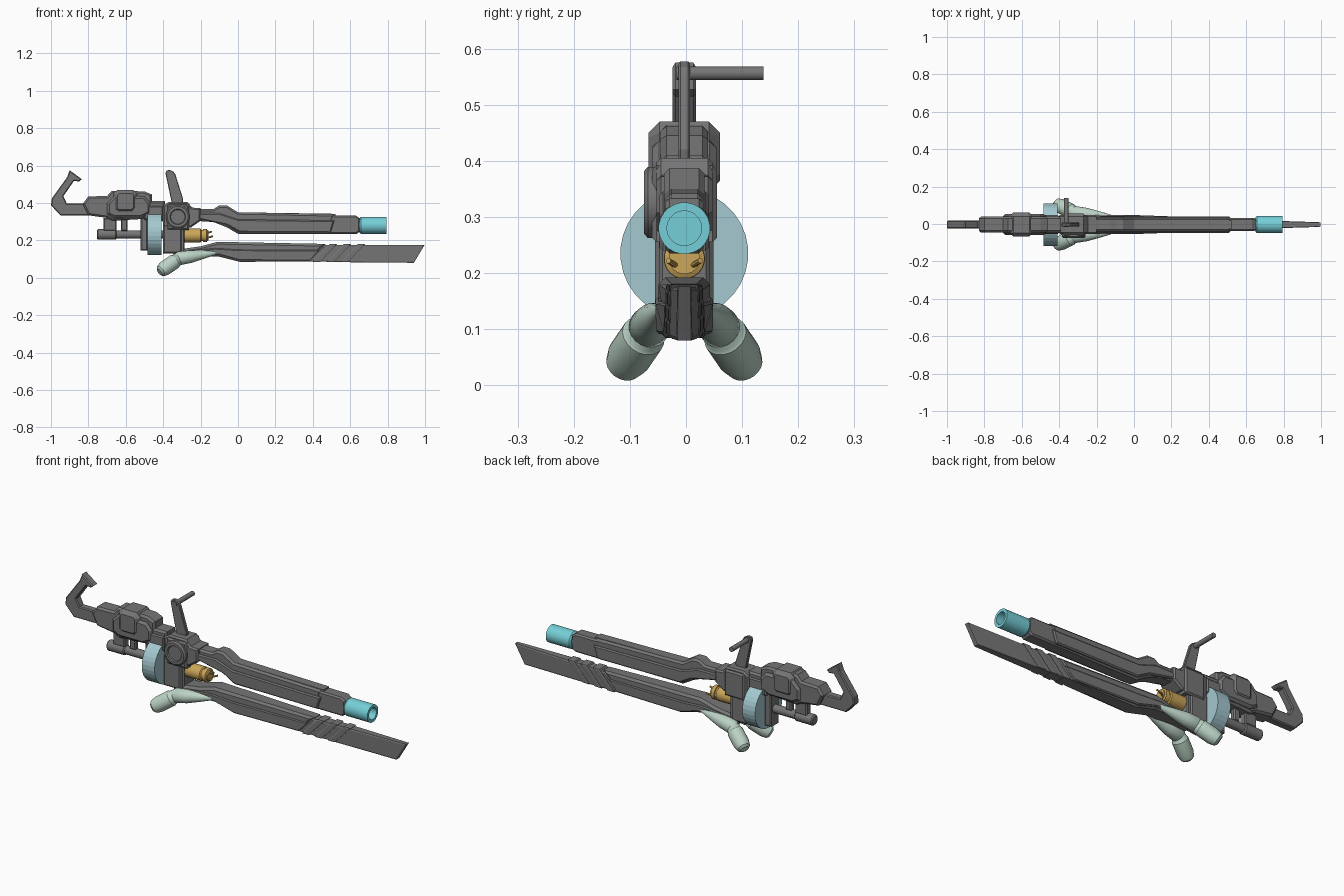
import bpy, bmesh, math
from mathutils import Vector

if "Cube" in bpy.data.objects:
    bpy.data.objects.remove(bpy.data.objects["Cube"])

YC = -0.003  # weapon's centre plane


def mat(name, c):
    m = bpy.data.materials.new(name)
    m.diffuse_color = (*c, 1)
    m.use_nodes = True
    m.node_tree.nodes["Principled BSDF"].inputs["Base Color"].default_value = m.diffuse_color
    return m


GREY = mat("gunmetal grey", (0.18, 0.18, 0.18))
CYAN = mat("bright cyan", (0.18, 0.62, 0.68))
PALE = mat("pale blue", (0.37, 0.58, 0.63))
GREEN = mat("pale green", (0.50, 0.65, 0.56))
GOLD = mat("gold", (0.60, 0.38, 0.10))


def finish(name, bm, m, smooth=False):
    bmesh.ops.recalc_face_normals(bm, faces=bm.faces)
    me = bpy.data.meshes.new(name)
    bm.to_mesh(me)
    bm.free()
    me.materials.append(m)
    ob = bpy.data.objects.new(name, me)
    bpy.context.collection.objects.link(ob)
    if smooth:
        bpy.ops.object.select_all(action='DESELECT')
        ob.select_set(True)
        bpy.context.view_layer.objects.active = ob
        bpy.ops.object.shade_smooth_by_angle(angle=math.radians(35))
    return ob


def prism(name, pts, w, bevel=0.0, taper=None, m=GREY, y=YC):
    """Side profile (x, z) extruded to half width w, rim chamfered."""
    bm = bmesh.new()
    a = [bm.verts.new((x, -w, z)) for x, z in pts]
    b = [bm.verts.new((x, w, z)) for x, z in pts]
    n = len(pts)
    caps = [bm.faces.new(a), bm.faces.new(b[::-1])]
    for i in range(n):
        j = (i + 1) % n
        bm.faces.new((a[i], b[i], b[j], a[j]))
    if bevel:
        edges = [e for f in caps for e in f.edges]
        bmesh.ops.recalc_face_normals(bm, faces=bm.faces)
        bmesh.ops.bevel(bm, geom=edges, offset=bevel, segments=1,
                        affect='EDGES', clamp_overlap=True)
    for v in bm.verts:
        v.co.y = v.co.y * (taper(v.co.x) if taper else 1) + y
    return finish(name, bm, m)


def box(name, x0, x1, z0, z1, w, bevel=0.006):
    return prism(name, [(x0, z0), (x1, z0), (x1, z1), (x0, z1)], w, bevel)


def lathe(name, a, direction, prof, n, m, closed=False, smooth=True):
    """Rings (distance, radius) turned around an axis from point a."""
    bm = bmesh.new()
    a, d = Vector(a), Vector(direction).normalized()
    q = d.to_track_quat('Z', 'Y')
    rings = []
    for t, r in prof:
        rings.append([bm.verts.new(a + d * t + q @ Vector(
            (r * math.cos(2 * math.pi * (k + .5) / n),
             r * math.sin(2 * math.pi * (k + .5) / n), 0))) for k in range(n)])
    pairs = list(zip(rings, rings[1:]))
    if closed:
        pairs.append((rings[-1], rings[0]))
    else:
        bm.faces.new(rings[0])
        bm.faces.new(rings[-1])
    for p, s in pairs:
        for k in range(n):
            j = (k + 1) % n
            bm.faces.new((p[k], p[j], s[j], s[k]))
    return finish(name, bm, m, smooth)


X = (1, 0, 0)

# Stock: hooked butt, main body, raised strap and lower steps
prism("stock_hook", [(-.90, .575), (-.835, .527), (-.85, .515), (-.877, .518),
      (-.934, .436), (-.915, .397), (-.77, .397), (-.77, .334), (-.95, .334),
      (-1, .388), (-.995, .425), (-.914, .537)], .021, .005)
prism("stock_body", [(-.83, .395), (-.80, .435), (-.70, .437), (-.675, .465),
      (-.50, .462), (-.46, .445), (-.46, .41), (-.39, .41), (-.39, .30),
      (-.50, .315), (-.67, .305), (-.70, .32), (-.80, .334)], .042, .01)
prism("stock_side_armour", [(-.70, .34), (-.66, .32), (-.52, .32), (-.47, .345),
      (-.47, .40), (-.50, .435), (-.66, .44), (-.70, .40)], .057, .012)
prism("stock_strap", [(-.665, .36), (-.645, .345), (-.56, .345), (-.54, .37),
      (-.54, .45), (-.56, .47), (-.645, .47), (-.665, .45)], .064, .02)
box("stock_front_step", -.50, -.40, .31, .385, .05)

# Rear rod under the stock, its bracket, and the drum flange
lathe("rear_rod", (-.755, YC, .232), X, [(0, .022), (.006, .028), (.10, .028),
      (.106, .022), (.36, .022)], 20, GREY)
box("rod_bracket", -.72, -.65, .25, .32, .02)
box("rod_bracket_rear", -.625, -.59, .25, .32, .015)
box("drum_flange", -.52, -.483, .145, .35, .035)

# Drum magazine
lathe("drum", (-.483, YC, .235), X, [(0, .114), (.075, .114)], 32, PALE, smooth=False)

# Receiver: upper housing, lower plate, side disc
prism("receiver", [(-.40, .27), (-.40, .385), (-.37, .405), (-.27, .405),
      (-.245, .375), (-.20, .372), (-.20, .305), (-.25, .27)], .05, .008)
box("receiver_block", -.378, -.262, .255, .392, .058, .008)
box("lower_plate", -.402, -.30, .13, .285, .052, .008)
box("lower_plate_rib", -.345, -.285, .125, .27, .045)
lathe("side_disc", (-.322, -.045, .326), (0, -1, 0),
      [(0, .064), (.023, .064), (.03, .056), (.03, .042), (.024, .038)], 24, GREY)

# Cocking lever with cross handle
prism("lever_arm", [(-.388, .56), (-.382, .573), (-.365, .577), (-.345, .567),
      (-.335, .553), (-.293, .42), (-.30, .38), (-.35, .38)], .01, .003)
lathe("lever_handle", (-.362, -.017, .556), (0, 1, 0),
      [(0, .0125), (.155, .0125)], 16, GREY)

# Upper barrel housing
prism("barrel_housing", [(-.24, .368), (-.13, .368), (-.10, .387), (-.06, .387),
      (0, .35), (.50, .34), (.51, .333), (.50, .235), (0, .235), (-.06, .27),
      (-.13, .298), (-.24, .305)], .036, .01)
prism("barrel_side_panel", [(-.22, .345), (-.10, .345), (0, .312), (.515, .306),
      (.495, .24), (.01, .243), (-.06, .282), (-.22, .315)], .044, .006)
prism("barrel_top_rail", [(-.03, .35), (.52, .33), (.52, .342), (0, .35)], .024)
prism("barrel_front", [(.45, .334), (.63, .333), (.652, .318), (.652, .248),
      (.635, .235), (.45, .235)], .034, .008)

# Muzzle tube
lathe("muzzle", (.65, YC, .28), X, [(0, .04), (.008, .046), (.143, .046),
      (.143, .031), (.02, .031), (.02, .02), (0, .02)], 24, CYAN, closed=True)
lathe("muzzle_bore", (.64, YC, .28), X, [(0, .032), (.045, .032)], 24, CYAN)

# Gold power cell between barrel and blade
lathe("power_cell", (-.30, YC, .226), X, [(0, .037), (.10, .037), (.105, .031),
      (.112, .031), (.114, .036), (.132, .036), (.136, .028), (.142, .028)], 20, GOLD)
for s in (-1, 1):
    lathe("power_cell_prong", (-.165, YC + s * .014, .213), (.8, s * .4, .25),
          [(0, .005), (.034, .005)], 8, GOLD)
lathe("power_cell_tip", (-.16, YC, .240), (1, 0, .35),
      [(0, .005), (.022, .005)], 8, GOLD)


# Lower blade, tapering towards its tip
def taper(x):
    return 1 - .72 * max(0, x)


prism("blade_rear", [(-.33, .11), (-.33, .15), (-.20, .168), (-.11, .192),
      (.47, .181), (.38, .088), (.01, .085), (-.11, .115)], .046, .012, taper)
prism("blade_side_panel", [(-.29, .12), (-.29, .142), (-.12, .158), (0, .15),
      (.44, .147), (.385, .09), (.01, .092), (-.10, .122)], .051, .005, taper)
prism("blade_front", [(.36, .088), (.46, .174), (.998, .176), (.94, .08),
      (.60, .083)], .044, .006, taper)
for i in range(3):
    x = .40 + i * .075
    prism("blade_rib", [(x, .084), (x + .04, .084), (x + .13, .18),
          (x + .09, .18)], .051, .004, taper)

# Folded legs: tapered arm and thick padded foot on each side
for s in (-1, 1):
    a = Vector((-.11, YC + s * .040, .135))
    b = Vector((-.315, YC + s * .062, .104))
    c = Vector((-.420, YC + s * .112, .031))
    L, F = (b - a).length, (c - b).length
    lathe("leg_arm", a, b - a, [(0, .008), (L * .35, .022), (L * .7, .034),
          (L, .037), (L + .02, .028)], 20, GREEN)
    lathe("leg_foot", b, c - b, [(-.02, .022), (0, .032), (.025, .036), (.03, .040),
          (F * .72, .040), (F * .93, .033), (F, .022)], 20, GREEN)
